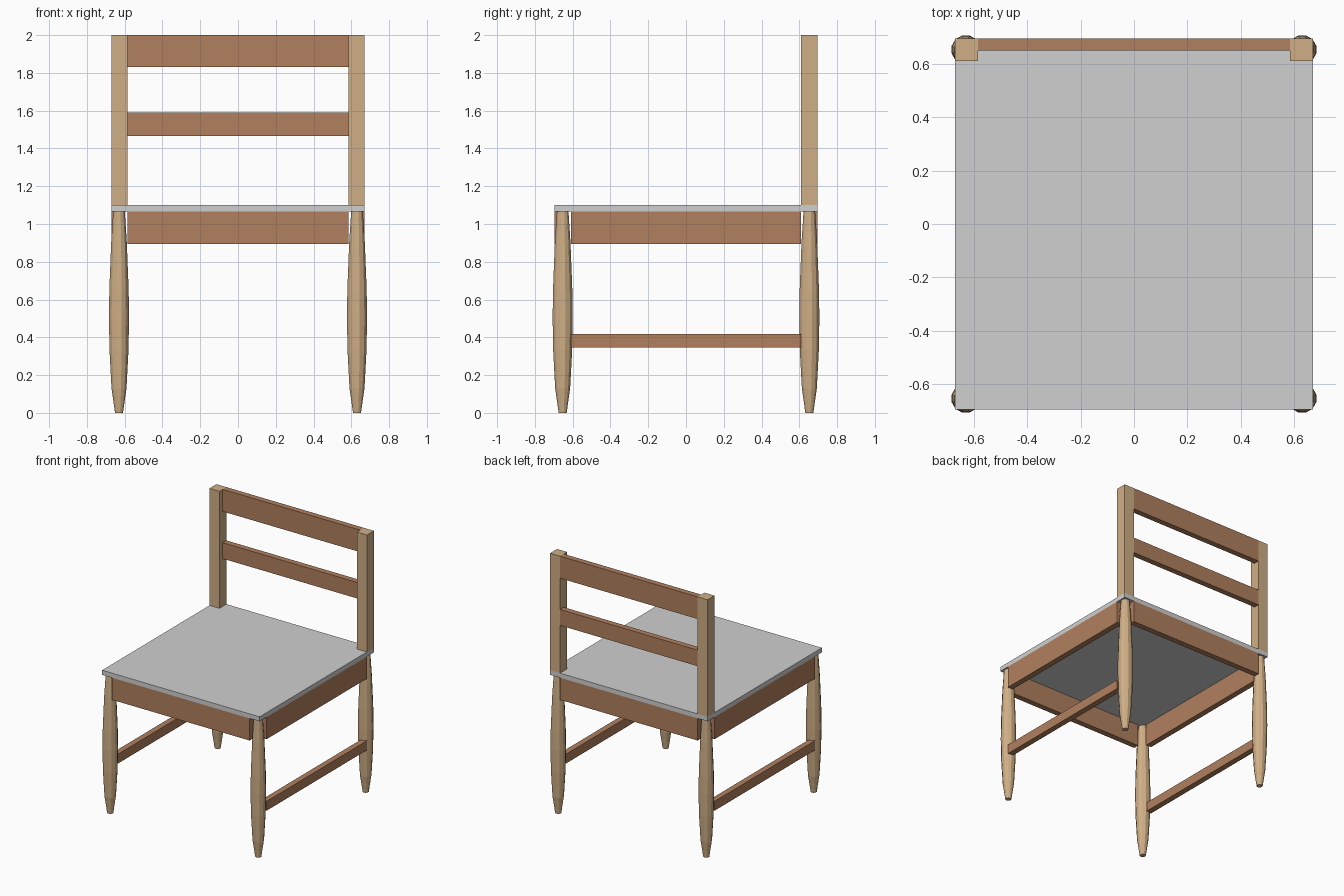
import bpy, bmesh, math

if "Cube" in bpy.data.objects:
    bpy.data.objects.remove(bpy.data.objects["Cube"])


def material(name, color):
    m = bpy.data.materials.new(name)
    m.diffuse_color = (*color, 1)
    m.use_nodes = True
    m.node_tree.nodes["Principled BSDF"].inputs["Base Color"].default_value = m.diffuse_color
    return m


TAN = material("light wood", (0.63, 0.43, 0.24))
BROWN = material("brown wood", (0.44, 0.215, 0.113))
GREY = material("grey seat", (0.63, 0.63, 0.63))


def finish(bm, name, mat):
    bmesh.ops.recalc_face_normals(bm, faces=bm.faces)
    mesh = bpy.data.meshes.new(name)
    bm.to_mesh(mesh)
    bm.free()
    mesh.materials.append(mat)
    obj = bpy.data.objects.new(name, mesh)
    bpy.context.collection.objects.link(obj)
    return obj


def box(name, xs, ys, zs, mat):
    bm = bmesh.new()
    bmesh.ops.create_cube(bm, size=1)
    for v in bm.verts:
        for i, (a, b) in enumerate((xs, ys, zs)):
            v.co[i] = a if v.co[i] < 0 else b
    return finish(bm, name, mat)


def turned_leg(name, x, y, profile, sides=12):
    bm = bmesh.new()
    rings = []
    for r, z in profile:
        rings.append([bm.verts.new((x + r * math.cos(math.tau * (i + 0.5) / sides),
                                    y + r * math.sin(math.tau * (i + 0.5) / sides), z))
                      for i in range(sides)])
    for low, high in zip(rings, rings[1:]):
        for i in range(sides):
            j = (i + 1) % sides
            bm.faces.new((low[i], low[j], high[j], high[i]))
    bm.faces.new(rings[0])
    bm.faces.new(rings[-1])
    return finish(bm, name, TAN)


W, D = 0.67, 0.695        # half width and half depth of the seat
POST, RAIL = 0.085, 0.045  # post width, rail thickness
IX, IY = W - POST, D - POST
SEAT_LOW, SEAT_TOP = 1.065, 1.10

# Seat board
box("seat", (-W, W), (-D, D), (SEAT_LOW, SEAT_TOP), GREY)

# Turned legs, bulging in the middle
LEG = [(0.022, 0), (0.041, 0.13), (0.052, 0.33), (0.055, 0.5),
       (0.053, 0.65), (0.043, 0.9), (0.032, SEAT_LOW)]
for side, s in (("left", -1), ("right", 1)):
    turned_leg("front_leg_" + side, s * 0.63, -0.653, LEG)
    turned_leg("back_leg_" + side, s * 0.63, 0.653, LEG)
    # Back posts, side aprons and side stretchers
    outer = sorted((s * W, s * (W - RAIL)))
    box("back_post_" + side, sorted((s * W, s * IX)), (IY, D), (SEAT_TOP, 2), TAN)
    box("side_apron_" + side, outer, (-IY, IY), (0.895, SEAT_LOW), BROWN)
    box("side_stretcher_" + side, outer, (-IY, IY), (0.345, 0.417), BROWN)

# Front and back aprons, backrest slats
box("front_apron", (-IX, IX), (-D, -D + RAIL), (0.895, SEAT_LOW), BROWN)
for name, zs in (("back_apron", (0.895, SEAT_LOW)),
                 ("middle_back_slat", (1.467, 1.59)),
                 ("top_back_slat", (1.83, 2))):
    box(name, (-IX, IX), (D - RAIL, D), zs, BROWN)
